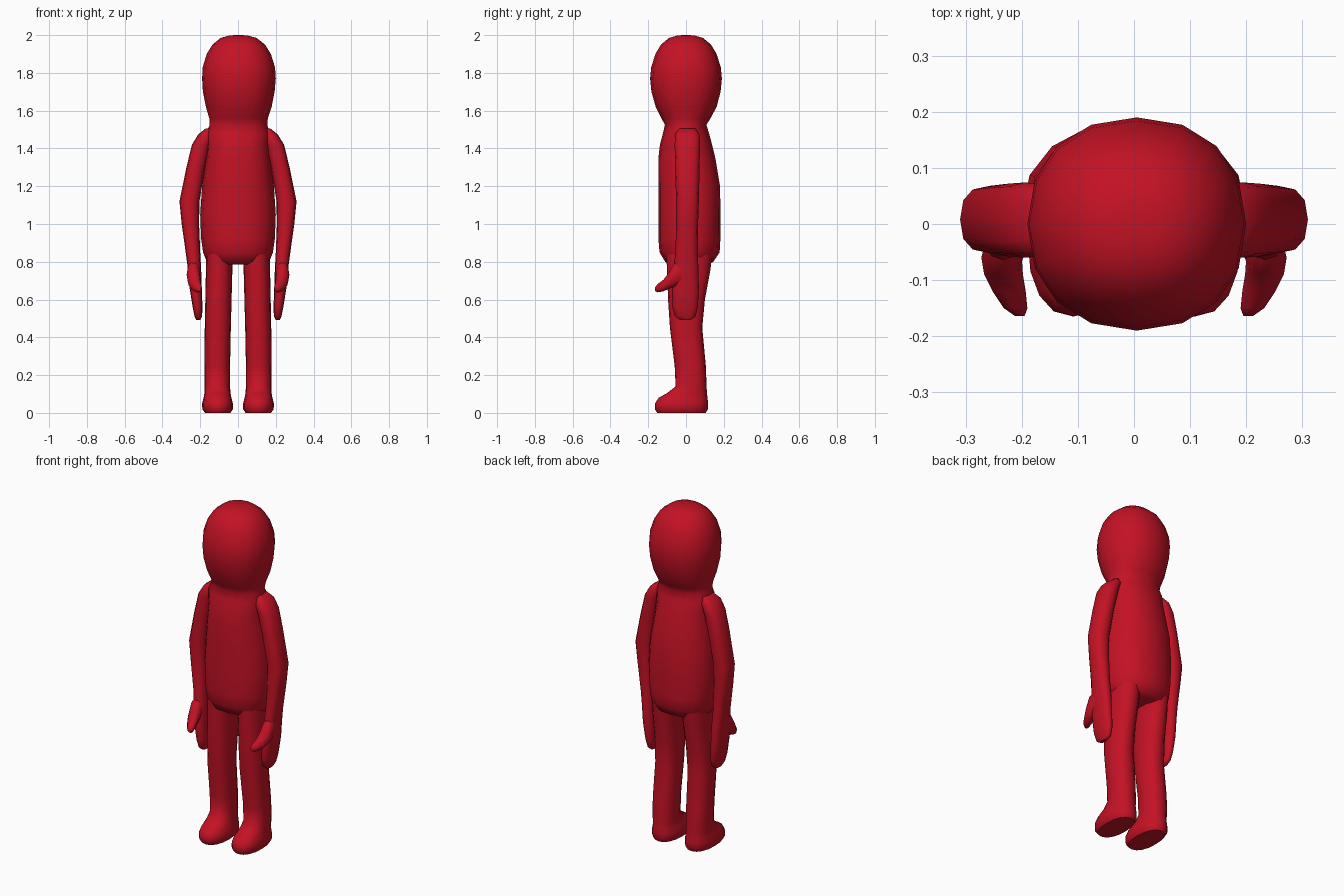
import bpy, bmesh, math

red = bpy.data.materials.new("red")
red.diffuse_color = (0.55, 0.006, 0.018, 1)


def loft(name, sections, sides=16, power=2.0, axis="Z", mirror=False):
    """Skin rings; each section is (level, a_min, a_max, b_min, b_max).
    axis Z: a = x, b = y.  axis Y: a = x, b = z."""
    bm = bmesh.new()
    rings = []
    for t, a0, a1, b0, b1 in sections:
        ring = []
        for i in range(sides):
            ang = 2 * math.pi * i / sides
            c, s = math.cos(ang), math.sin(ang)
            c = math.copysign(abs(c) ** (2 / power), c)
            s = math.copysign(abs(s) ** (2 / power), s)
            a = (a0 + a1) / 2 + c * (a1 - a0) / 2
            b = (b0 + b1) / 2 + s * (b1 - b0) / 2
            ring.append(bm.verts.new((a, b, t) if axis == "Z" else (a, t, b)))
        rings.append(ring)
    for r, q in zip(rings, rings[1:]):
        for i in range(sides):
            j = (i + 1) % sides
            bm.faces.new((r[i], r[j], q[j], q[i]))
    bm.faces.new(rings[0])
    bm.faces.new(rings[-1])
    bmesh.ops.recalc_face_normals(bm, faces=bm.faces[:])
    mesh = bpy.data.meshes.new(name)
    bm.to_mesh(mesh)
    bm.free()
    ob = bpy.data.objects.new(name, mesh)
    bpy.context.collection.objects.link(ob)
    mesh.materials.append(red)
    bpy.ops.object.select_all(action="DESELECT")
    ob.select_set(True)
    bpy.context.view_layer.objects.active = ob
    bpy.ops.object.shade_smooth_by_angle(angle=math.radians(55))
    if mirror:
        ob.modifiers.new("mirror", "MIRROR")
    return ob


# Head, neck and torso in one skin
loft("head_and_torso", [
    (0.785, -0.12, 0.12, -0.08, 0.11),
    (0.80, -0.165, 0.165, -0.11, 0.145),
    (0.85, -0.185, 0.185, -0.14, 0.178),
    (0.92, -0.195, 0.195, -0.146, 0.182),
    (1.05, -0.20, 0.20, -0.146, 0.183),
    (1.20, -0.19, 0.19, -0.146, 0.18),
    (1.35, -0.17, 0.17, -0.146, 0.155),
    (1.42, -0.165, 0.165, -0.138, 0.138),
    (1.48, -0.17, 0.17, -0.122, 0.122),
    (1.525, -0.15, 0.155, -0.112, 0.108),
    (1.56, -0.152, 0.158, -0.13, 0.13),
    (1.62, -0.17, 0.178, -0.16, 0.162),
    (1.70, -0.186, 0.194, -0.183, 0.183),
    (1.77, -0.19, 0.20, -0.19, 0.19),
    (1.83, -0.187, 0.196, -0.184, 0.184),
    (1.90, -0.166, 0.174, -0.162, 0.162),
    (1.95, -0.135, 0.143, -0.132, 0.132),
    (1.985, -0.092, 0.098, -0.09, 0.09),
    (1.998, -0.045, 0.05, -0.045, 0.045),
    (2.0, -0.015, 0.02, -0.015, 0.015),
], power=2.2)

# Legs running into rounded feet
loft("legs_and_feet", [
    (0.0, 0.04, 0.175, -0.152, 0.105),
    (0.02, 0.027, 0.189, -0.165, 0.116),
    (0.05, 0.027, 0.19, -0.164, 0.117),
    (0.08, 0.035, 0.182, -0.145, 0.114),
    (0.105, 0.04, 0.178, -0.10, 0.111),
    (0.14, 0.042, 0.178, -0.055, 0.109),
    (0.25, 0.042, 0.178, -0.06, 0.105),
    (0.45, 0.038, 0.176, -0.085, 0.086),
    (0.60, 0.034, 0.173, -0.095, 0.10),
    (0.75, 0.03, 0.17, -0.10, 0.128),
    (0.84, 0.028, 0.168, -0.105, 0.14),
], power=2.3, mirror=True)

# Arms bending at the elbow and ending in mitten hands
loft("arms_and_hands", [
    (0.492, 0.20, 0.222, -0.03, 0.025),
    (0.51, 0.19, 0.23, -0.058, 0.05),
    (0.56, 0.188, 0.24, -0.072, 0.063),
    (0.66, 0.192, 0.256, -0.074, 0.068),
    (0.76, 0.195, 0.265, -0.068, 0.066),
    (0.85, 0.20, 0.277, -0.056, 0.062),
    (1.00, 0.206, 0.298, -0.052, 0.064),
    (1.12, 0.204, 0.31, -0.052, 0.068),
    (1.30, 0.174, 0.273, -0.058, 0.072),
    (1.42, 0.146, 0.244, -0.06, 0.074),
    (1.475, 0.13, 0.21, -0.058, 0.072),
    (1.505, 0.13, 0.172, -0.035, 0.05),
], sides=12, power=2.5, mirror=True)

# Thumbs pointing forward
loft("thumbs", [
    (-0.164, 0.195, 0.212, 0.645, 0.665),
    (-0.15, 0.19, 0.232, 0.637, 0.684),
    (-0.12, 0.193, 0.252, 0.642, 0.706),
    (-0.09, 0.198, 0.267, 0.655, 0.745),
    (-0.06, 0.20, 0.272, 0.665, 0.80),
    (-0.02, 0.21, 0.262, 0.68, 0.82),
], sides=10, axis="Y", mirror=True)
